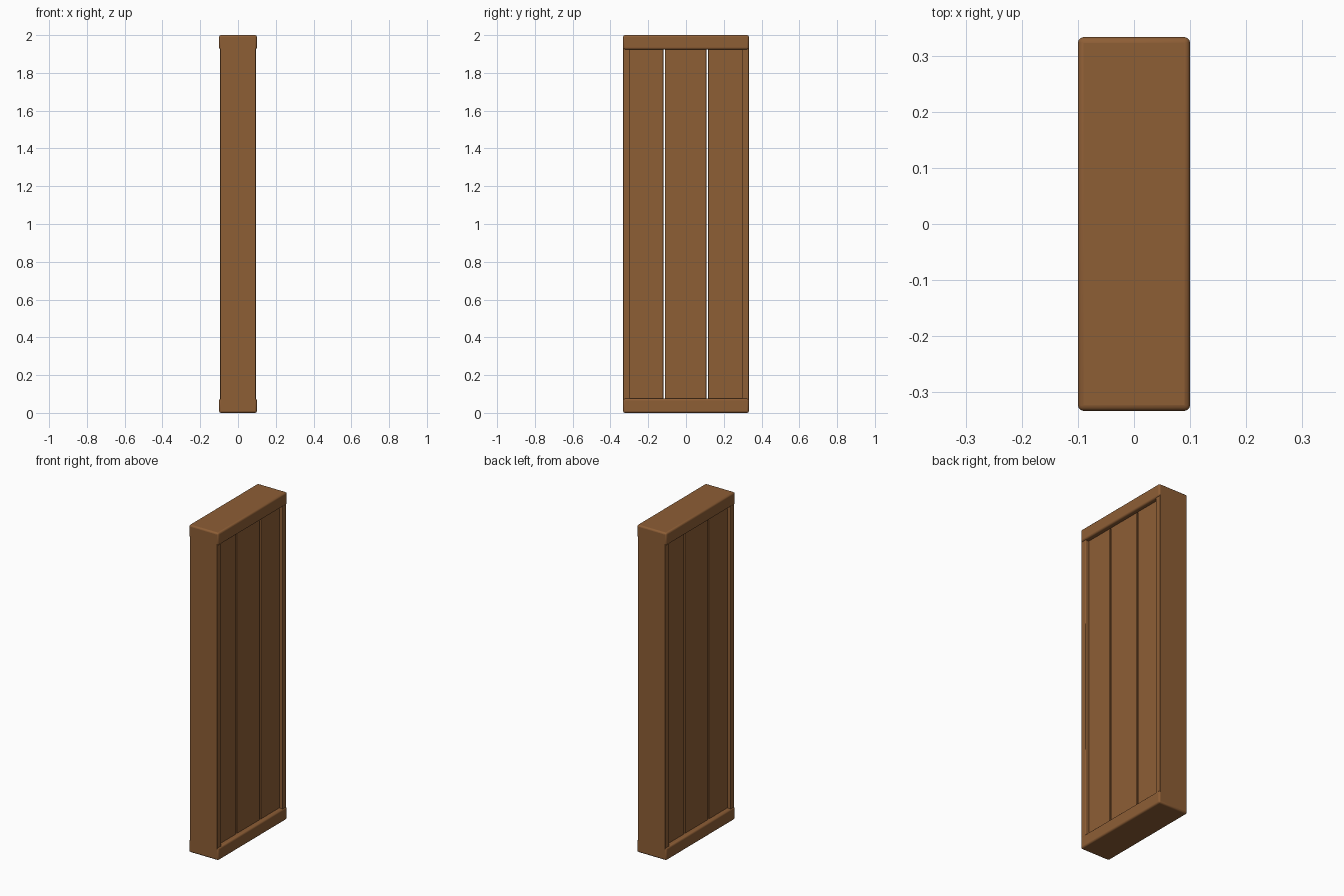
import bpy

cube = bpy.data.objects.get("Cube")
if cube:
    bpy.data.objects.remove(cube, do_unlink=True)

wood = bpy.data.materials.new("brown wood")
wood.use_nodes = True
colour = (0.27, 0.112, 0.036, 1)
wood.diffuse_color = colour
wood.node_tree.nodes["Principled BSDF"].inputs["Base Color"].default_value = colour


def board(name, x, y, z, bevel):
    """Rounded board spanning the (low, high) ranges x, y and z."""
    spans = (x, y, z)
    bpy.ops.mesh.primitive_cube_add(size=1, location=[(a + b) / 2 for a, b in spans])
    ob = bpy.context.object
    ob.name = name
    ob.scale = [b - a for a, b in spans]
    bpy.ops.object.transform_apply(location=False, rotation=False, scale=True)
    ob.data.materials.append(wood)
    mod = ob.modifiers.new("rounded edges", "BEVEL")
    mod.width = bevel
    mod.segments = 3
    bpy.ops.object.shade_smooth_by_angle()
    return ob


HALF_W = 0.333      # half width of the frame
RAIL = 0.076        # rail height
STILE = 0.037       # stile width

# Top and bottom rails
for name, low in (("bottom_rail", 0), ("top_rail", 2 - RAIL)):
    board(name, (-0.1, 0.1), (-HALF_W, HALF_W), (low, low + RAIL), 0.01)

# Side stiles, nearly flush with the rail ends
for name, low in (("front_stile", -HALF_W), ("back_stile", HALF_W - STILE)):
    board(name, (-0.094, 0.094), (low, low + STILE), (0.012, 1.988), 0.004)

# Recessed planks with narrow open gaps between them
planks = (("front_plank", -0.31, -0.12),
          ("middle_plank", -0.112, 0.108),
          ("back_plank", 0.117, 0.31))
for name, low, high in planks:
    board(name, (-0.072, 0.072), (low, high), (0.03, 1.97), 0.004)
